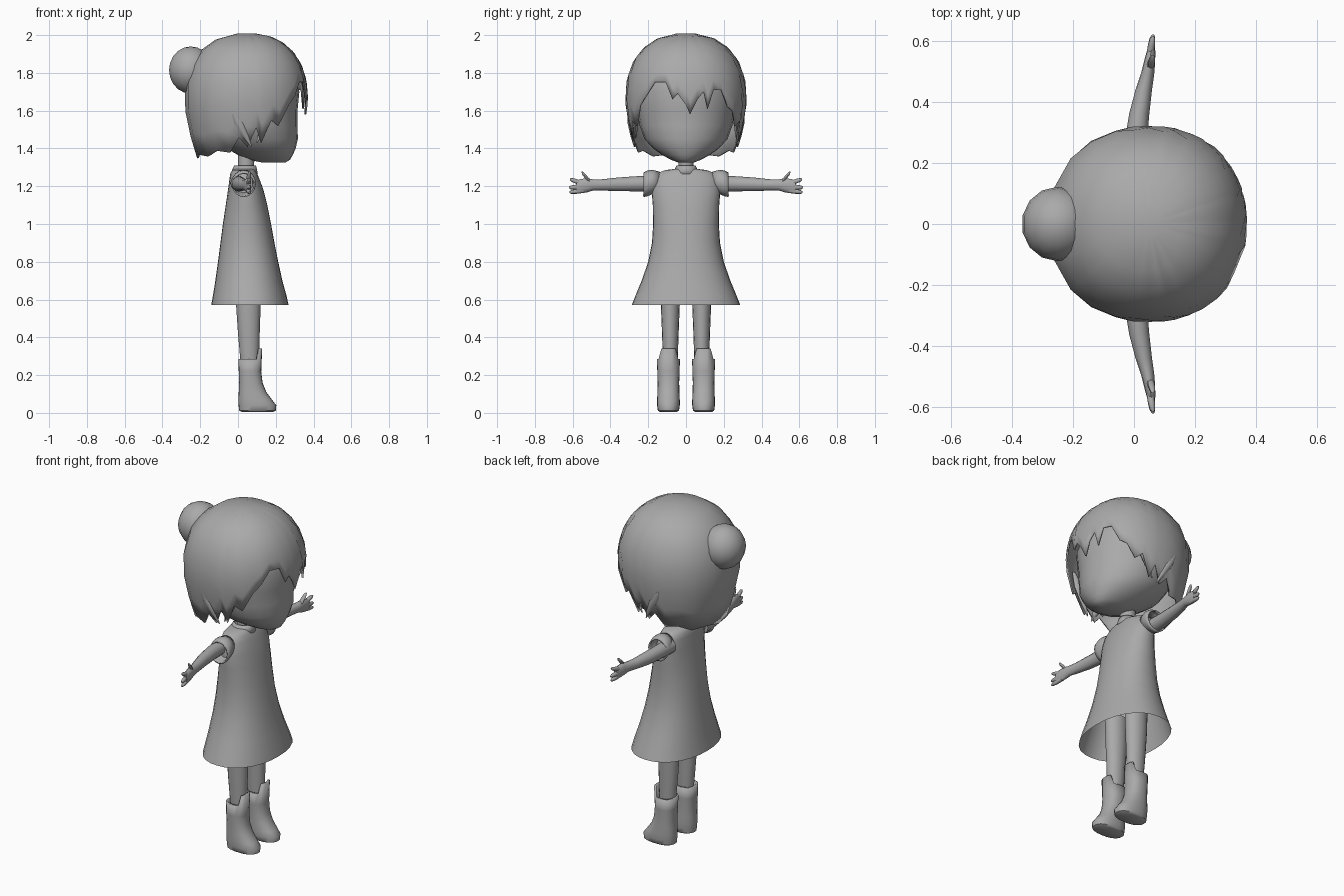
import bpy, bmesh, math

mat = bpy.data.materials.new("plain grey")
mat.diffuse_color = (0.4, 0.4, 0.4, 1)


def finish(name, bm, thick=0):
    bmesh.ops.recalc_face_normals(bm, faces=bm.faces)
    me = bpy.data.meshes.new(name)
    bm.to_mesh(me)
    bm.free()
    me.materials.append(mat)
    ob = bpy.data.objects.new(name, me)
    bpy.context.collection.objects.link(ob)
    bpy.ops.object.select_all(action='DESELECT')
    ob.select_set(True)
    bpy.context.view_layer.objects.active = ob
    bpy.ops.object.shade_smooth_by_angle(angle=math.radians(50))
    if thick:
        m = ob.modifiers.new("thickness", 'SOLIDIFY')
        m.thickness = thick
    return ob


def loft(name, rings, caps=(True, True), thick=0):
    """Skin a list of equal closed point rings."""
    bm = bmesh.new()
    vs = [[bm.verts.new(p) for p in r] for r in rings]
    n = len(vs[0])
    for a, b in zip(vs, vs[1:]):
        for i in range(n):
            j = (i + 1) % n
            bm.faces.new((a[i], a[j], b[j], b[i]))
    for flag, r in zip(caps, (vs[0], vs[-1])):
        if flag:
            bm.faces.new(r)
    return finish(name, bm, thick)


def flat_ring(x0, x1, y, hy, z, n=24, p=2.0):
    """Horizontal ring spanning x0..x1 and y +/- hy."""
    out = []
    for i in range(n):
        a = 2 * math.pi * i / n
        c, s = math.cos(a), math.sin(a)
        k = (abs(c) ** p + abs(s) ** p) ** (-1 / p)
        out.append(((x0 + x1) / 2 + (x1 - x0) / 2 * c * k, y + hy * s * k, z))
    return out


def side_ring(x, y, z, rx, rz, n=12):
    """Ring facing sideways along y."""
    return [(x + rx * math.cos(2 * math.pi * i / n), y,
             z + rz * math.sin(2 * math.pi * i / n)) for i in range(n)]


# Head: jaw, cheeks and skull
head = [(1.325, .13, .25, .04), (1.34, .06, .275, .08), (1.365, 0, .29, .125),
        (1.40, -.06, .305, .175), (1.45, -.13, .317, .22), (1.52, -.18, .315, .245),
        (1.60, -.2, .315, .26), (1.70, -.2, .325, .265), (1.80, -.18, .29, .24),
        (1.88, -.1, .2, .16)]
loft("head", [flat_ring(x0, x1, 0, hy, z) for z, x0, x1, hy in head])

# Hair cap: hem height by direction in degrees, jagged round the face
hem = [(0, 1.63), (4, 1.58), (11, 1.66), (17, 1.70), (21, 1.61), (27, 1.71), (35, 1.71),
       (43, 1.62), (50, 1.60), (58, 1.52), (66, 1.55), (75, 1.43), (81, 1.51), (90, 1.41),
       (99, 1.46), (110, 1.38), (125, 1.39), (140, 1.36), (160, 1.37), (180, 1.35),
       (200, 1.37), (220, 1.36), (235, 1.39), (250, 1.38), (261, 1.46), (270, 1.41),
       (279, 1.51), (285, 1.43), (294, 1.55), (302, 1.52), (312, 1.63), (320, 1.68),
       (329, 1.75), (340, 1.75), (347, 1.66), (352, 1.69)]


def hair_point(deg, z):
    a = math.radians(deg)
    c, s = math.cos(a), math.sin(a)
    p = 2.2
    r = (abs(c / (.31 if c > 0 else .325)) ** p + abs(s / .312) ** p) ** (-1 / p)
    if z > 1.66:
        k = max(0, 1 - ((z - 1.66) / .34) ** 2.3) ** (1 / 2.3)
    else:
        k = 1 - .2 * ((1.66 - z) / .3) ** 1.5
    return (.05 + r * k * c, r * k * s, z)


rows = [.004, .05, .13, .25, .42, .62, .82, 1]
loft("hair", [[hair_point(d, 2 - (2 - e) * f) for d, e in hem] for f in rows],
     caps=(True, False), thick=.01)

# Hair bun and its base
bm = bmesh.new()
bmesh.ops.create_uvsphere(bm, u_segments=14, v_segments=10, radius=1)
for v in bm.verts:
    v.co = (-.25 + v.co.x * .118, v.co.y * .122, 1.815 + v.co.z * .125)
finish("hair_bun", bm)

# Neck and collar
loft("neck", [flat_ring(-.0, .08, 0, .04, 1.25, 16), flat_ring(0, .09, 0, .04, 1.38, 16)])
loft("collar", [flat_ring(-.035, .105, 0, .075, 1.265, 16), flat_ring(-.03, .1, 0, .06, 1.29, 16),
                flat_ring(-.02, .095, 0, .05, 1.31, 16)], (False, False), .008)

# Dress: flared, open at the hem
dress = [(1.292, -.015, .085, .06), (1.285, -.03, .09, .11), (1.27, -.04, .1, .15),
         (1.24, -.045, .113, .175), (1.18, -.053, .135, .182), (1.10, -.065, .155, .176),
         (1.0, -.08, .175, .174), (.9, -.093, .193, .18), (.8, -.106, .213, .2),
         (.7, -.12, .235, .235), (.62, -.133, .257, .268), (.57, -.142, .268, .288)]
loft("dress", [flat_ring(x0, x1, 0, hy, z, 28, 2.2) for z, x0, x1, hy in dress], (True, False))

for s, side in ((-1, "right"), (1, "left")):
    # Sleeve frill
    loft(side + "_sleeve", [side_ring(.03, s * y, z, r, r * 1.05, 16) for y, z, r in
         ((.14, 1.225, .05), (.18, 1.222, .062), (.205, 1.215, .065), (.225, 1.208, .062))],
         (False, False), .008)

    # Arm running into a flat palm
    arm = [(.0, .15, 1.215, .04, .042), (.005, .26, 1.213, .037, .04),
           (.017, .36, 1.21, .033, .036), (.032, .44, 1.207, .027, .03),
           (.044, .49, 1.207, .022, .029), (.05, .525, 1.205, .019, .038),
           (.055, .56, 1.2, .015, .037), (.058, .58, 1.197, .011, .03)]
    loft(side + "_arm", [side_ring(x, s * y, z, rx, rz) for x, y, z, rx, rz in arm])

    # Fingers and thumb
    for i, (y0, z0, y1, z1) in enumerate(((.54, 1.178, .618, 1.168), (.55, 1.197, .62, 1.193),
                                          (.55, 1.215, .615, 1.237), (.51, 1.225, .553, 1.275))):
        pts = [(0, .013), (.5, .013), (.85, .01), (1, .004)]
        loft(f"{side}_finger_{i}", [side_ring(.052 + .01 * t, s * (y0 + (y1 - y0) * t),
             z0 + (z1 - z0) * t, r * .9, r, 8) for t, r in pts])

    # Leg
    loft(side + "_leg", [flat_ring(x0, x1, s * .083, hy, z, 16) for z, x0, x1, hy in
         ((.72, -.015, .125, .052), (.57, -.01, .12, .05), (.42, .0, .115, .044),
          (.25, .015, .11, .038))])

    # Boot: round toe, raised tongue at the front of the cuff
    boot = [(.005, .02, .185, .045), (.012, .006, .2, .056), (.04, .003, .203, .06),
            (.07, .002, .18, .06), (.11, .004, .15, .058), (.16, .006, .13, .057),
            (.22, .004, .123, .059), (.285, .002, .128, .061)]
    rings = [flat_ring(x0, x1, s * .093, hy, z, 20, 2.4) for z, x0, x1, hy in boot]
    rings[-1] = [(x, y, z + (.055 if abs(y - s * .093) < .04 and x > .08 else 0))
                 for x, y, z in rings[-1]]
    loft(side + "_boot", rings, (True, False), .012)

    # Loose locks beside the face
    for i, (x0, z0, x1, z1) in enumerate(((-.03, 1.6, .07, 1.41), (.06, 1.62, -.01, 1.47),
                                          (.2, 1.66, .1, 1.43))):
        path = [(0, .012), (.35, .03), (.7, .02), (1, .003)]
        y0, y1 = (.3, .275) if i < 2 else (.265, .27)
        loft(f"{side}_lock_{i}", [flat_ring(x0 + (x1 - x0) * t - r, x0 + (x1 - x0) * t + r,
             s * (y0 + (y1 - y0) * t), r * .6, z0 + (z1 - z0) * t, 8) for t, r in path])
